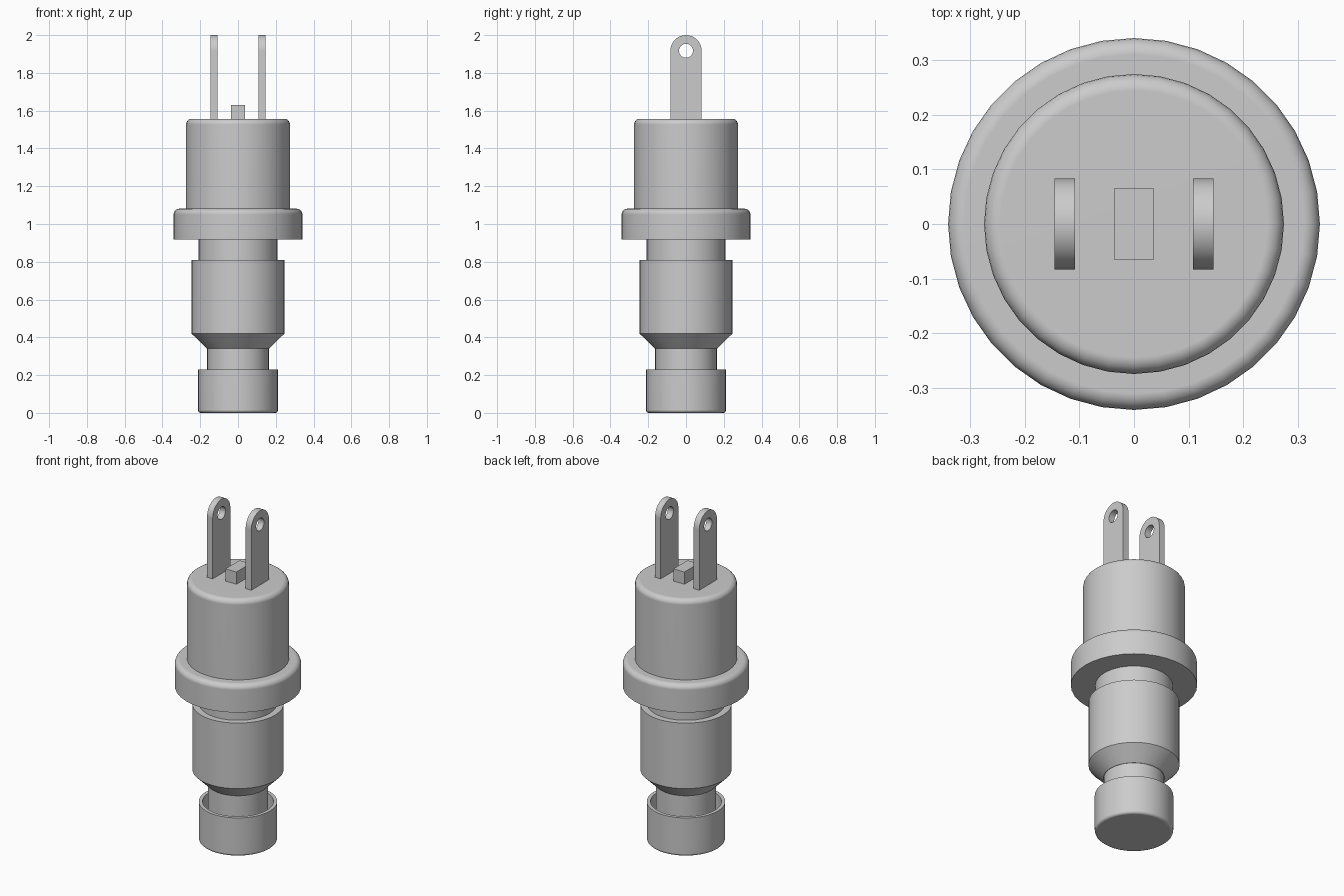
import bpy, bmesh, math
from mathutils import Vector

if "Cube" in bpy.data.objects:
    bpy.data.objects.remove(bpy.data.objects["Cube"])

SIDES = 36

grey = bpy.data.materials.new("plain grey")
grey.use_nodes = True
grey.diffuse_color = (0.6, 0.6, 0.6, 1)
grey.node_tree.nodes["Principled BSDF"].inputs["Base Color"].default_value = (0.6, 0.6, 0.6, 1)


def finish(bm, name):
    bmesh.ops.recalc_face_normals(bm, faces=bm.faces)
    mesh = bpy.data.meshes.new(name)
    bm.to_mesh(mesh)
    bm.free()
    mesh.materials.append(grey)
    obj = bpy.data.objects.new(name, mesh)
    bpy.context.collection.objects.link(obj)
    bpy.ops.object.select_all(action='DESELECT')
    obj.select_set(True)
    bpy.context.view_layer.objects.active = obj
    bpy.ops.object.shade_smooth_by_angle(angle=math.radians(30))
    weighted = obj.modifiers.new("weighted normals", 'WEIGHTED_NORMAL')
    weighted.keep_sharp = True
    return obj


def fillet(r, z, size, top):
    """Rounded outer corner, listed from bottom to top."""
    s = 1 if top else -1
    angles = [math.pi / 2 * i / 5 for i in range(6)]
    pts = [(r - size + size * math.cos(a), z - s * size + s * size * math.sin(a)) for a in angles]
    return pts if top else pts[::-1]


def lathe(name, profile):
    """Revolve a radius/height profile about the z axis."""
    bm = bmesh.new()
    verts = [bm.verts.new((r, 0, z)) for r, z in profile]
    edges = [bm.edges.new(pair) for pair in zip(verts, verts[1:])]
    bmesh.ops.spin(bm, geom=verts + edges, cent=(0, 0, 0), axis=(0, 0, 1),
                   angle=math.tau, steps=SIDES, use_duplicate=False)
    bmesh.ops.remove_doubles(bm, verts=bm.verts, dist=0.0005)
    return finish(bm, name)


def blade(name, x, width, thick, base, top):
    """Flat upright terminal with a round end and a hole."""
    bm = bmesh.new()
    r = width / 2
    centre = top - r
    arc = [math.pi * i / 18 for i in range(19)]
    outline = [(r, base)] + [(r * math.cos(a), centre + r * math.sin(a)) for a in arc] + [(-r, base)]
    hole = [(0.037 * math.cos(math.tau * i / 24), centre + 0.037 * math.sin(math.tau * i / 24))
            for i in range(24)]
    edges = []
    for loop in (outline, hole):
        vs = [bm.verts.new((x - thick / 2, y, z)) for y, z in loop]
        edges += [bm.edges.new((vs[i - 1], vs[i])) for i in range(len(vs))]
    bmesh.ops.triangle_fill(bm, edges=edges, use_beauty=True)
    side = bmesh.ops.extrude_face_region(bm, geom=bm.faces[:], use_keep_orig=True)
    moved = [g for g in side["geom"] if isinstance(g, bmesh.types.BMVert)]
    bmesh.ops.translate(bm, verts=moved, vec=Vector((thick, 0, 0)))
    return finish(bm, name)


# Push button: open cup around the stem
lathe("button_cap", [(0, 0)] + fillet(0.212, 0, 0.016, False)
      + [(0.212, 0.23), (0.192, 0.23), (0.192, 0.12), (0, 0.12)])
lathe("stem", [(0, 0.1), (0.163, 0.1), (0.163, 0.36), (0, 0.36)])

# Lower sleeve with tapered end, and the neck above it
lathe("lower_sleeve", [(0, 0.34), (0.165, 0.34), (0.246, 0.42), (0.246, 0.81), (0, 0.81)])
lathe("neck", [(0, 0.78), (0.209, 0.78), (0.209, 0.95), (0, 0.95)])

# Wide flange and main barrel
lathe("flange", [(0, 0.917), (0.341, 0.917)] + fillet(0.341, 1.081, 0.03, True) + [(0, 1.081)])
lathe("barrel", [(0, 1.05), (0.275, 1.05)] + fillet(0.275, 1.557, 0.03, True) + [(0, 1.557)])

# Pair of terminals
for side, x in (("left", 0.127), ("right", -0.127)):
    blade(side + "_terminal", x, 0.166, 0.037, 1.54, 2.0)

# Small block between the terminals
bm = bmesh.new()
bmesh.ops.create_cube(bm, size=1)
bmesh.ops.scale(bm, verts=bm.verts, vec=(0.072, 0.132, 0.09))
bmesh.ops.translate(bm, verts=bm.verts, vec=(0, 0, 1.585))
finish(bm, "centre_block")
